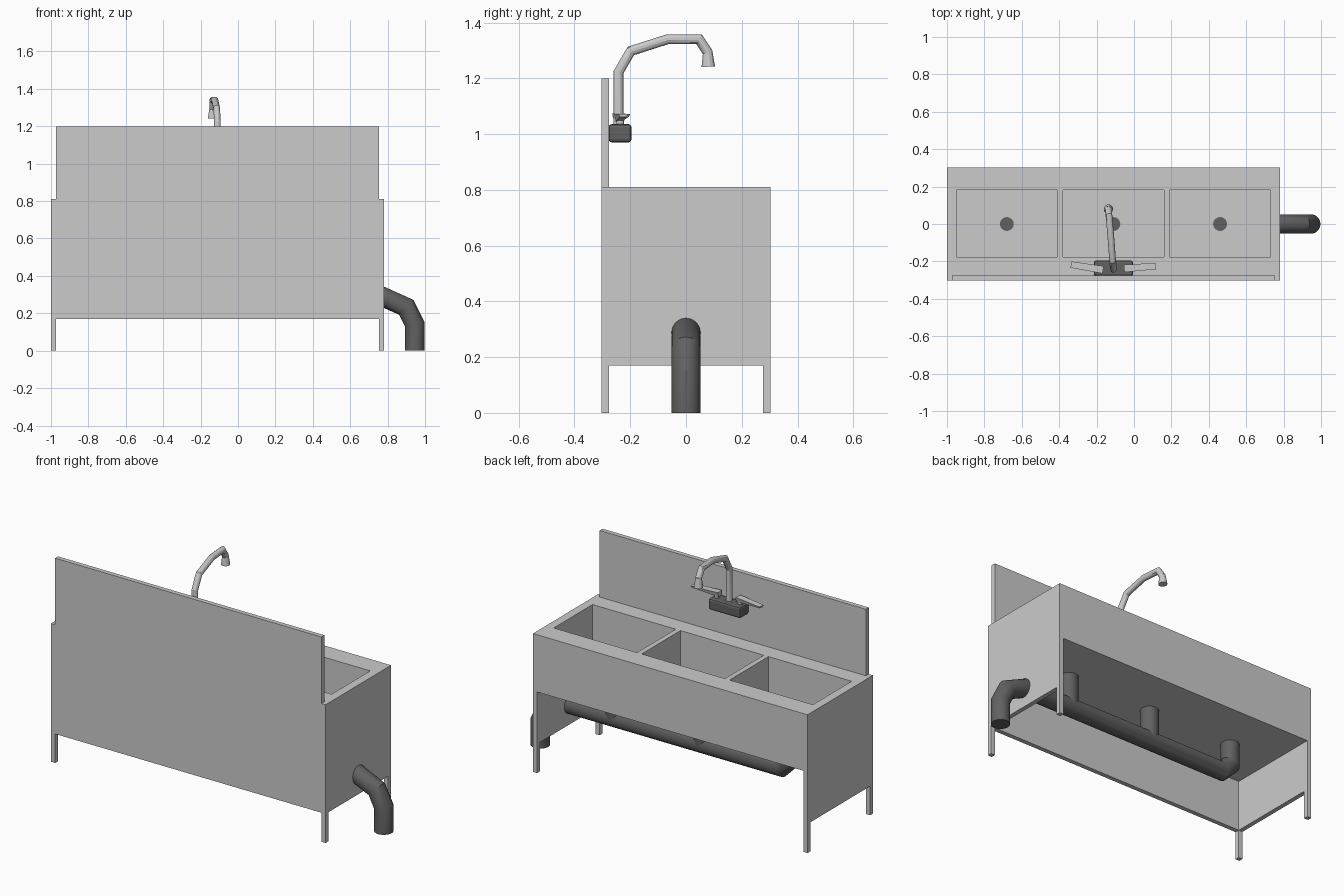
import bpy, bmesh, math
from mathutils import Vector

if "Cube" in bpy.data.objects:
    bpy.data.objects.remove(bpy.data.objects["Cube"])

dark = bpy.data.materials.new("dark_grey")
dark.diffuse_color = (0.12, 0.12, 0.12, 1)
dark.use_nodes = True
dark.node_tree.nodes["Principled BSDF"].inputs["Base Color"].default_value = dark.diffuse_color


def finish(name, bm, mat=None, smooth=False):
    bmesh.ops.recalc_face_normals(bm, faces=bm.faces[:])
    me = bpy.data.meshes.new(name)
    bm.to_mesh(me)
    bm.free()
    ob = bpy.data.objects.new(name, me)
    bpy.context.collection.objects.link(ob)
    if mat:
        me.materials.append(mat)
    if smooth:
        bpy.ops.object.select_all(action='DESELECT')
        ob.select_set(True)
        bpy.context.view_layer.objects.active = ob
        bpy.ops.object.shade_smooth_by_angle(angle=math.radians(25))
    return ob


def box(name, x, y, z, mat=None):
    bm = bmesh.new()
    bmesh.ops.create_cube(bm, size=1)
    for v in bm.verts:
        v.co = [r[0] if c < 0 else r[1] for c, r in zip(v.co, (x, y, z))]
    return finish(name, bm, mat)


def tube(name, pts, r, sides, mat=None, r_end=None):
    """Sweep a circle along a path with mitred joints; optional taper."""
    pts = [Vector(p) for p in pts]
    dirs = [(b - a).normalized() for a, b in zip(pts, pts[1:])]
    side = dirs[0].orthogonal().normalized()
    up = dirs[0].cross(side)
    bm = bmesh.new()
    ring = [pts[0] + r * (math.cos(t) * side + math.sin(t) * up)
            for t in (2 * math.pi * i / sides for i in range(sides))]
    rows = [[bm.verts.new(p) for p in ring]]
    for i, d in enumerate(dirs):
        end = pts[i + 1]
        n = (d + dirs[i + 1]).normalized() if i + 1 < len(dirs) else d
        ring = [p + d * ((end - p).dot(n) / d.dot(n)) for p in ring]
        if r_end and i == len(dirs) - 1:
            ring = [end + (p - end) * (r_end / r) for p in ring]
        rows.append([bm.verts.new(p) for p in ring])
    for a, b in zip(rows, rows[1:]):
        for i in range(sides):
            j = (i + 1) % sides
            bm.faces.new((a[i], a[j], b[j], b[i]))
    bm.faces.new(rows[0])
    bm.faces.new(rows[-1])
    return finish(name, bm, mat, True)


X0, X1, Y, T = -1.0, 0.78, 0.303, 0.027
TOP, BELLY, SKIRT = 0.81, 0.475, 0.17
drains = (-0.68, -0.11, 0.46)

# Sink block with three basins cut into it
block = box("basin_block", (X0, X1), (-Y, Y), (BELLY, TOP))
for cx in drains:
    cut = box("basin_cutter", (cx - 0.27, cx + 0.27), (-0.177, 0.182), (BELLY + 0.02, 1))
    mod = block.modifiers.new("basin", 'BOOLEAN')
    mod.operation, mod.solver, mod.object = 'DIFFERENCE', 'EXACT', cut
    bpy.context.view_layer.objects.active = block
    bpy.ops.object.modifier_apply(modifier=mod.name)
    bpy.data.objects.remove(cut)

# Skirt panels on three sides, legs and splash board
box("front_panel", (X0 + T, X1 - T), (-Y, -Y + T), (SKIRT, BELLY))
for label, x in (("left", X0), ("right", X1 - T)):
    box(label + "_side_panel", (x, x + T), (-Y + T, Y - T), (SKIRT, BELLY))
    for end, y in (("front", -Y), ("back", Y - T)):
        box(f"{label}_{end}_leg", (x, x + T), (y, y + T), (0, BELLY))
box("splash_board", (X0 + T, X1 - T), (-Y, -Y + T), (TOP, 1.2))

# Drain outlets and waste pipe
PZ, PR = 0.288, 0.052
tube("waste_pipe", [(drains[0], 0, BELLY), (drains[0], 0, PZ + 0.06),
                    (drains[0] + 0.06, 0, PZ), (0.775, 0, PZ),
                    (0.9, 0, 0.232), (0.945, 0, 0.142), (0.945, 0, 0)], PR, 24, dark)
for cx in drains[1:]:
    tube("drain_pipe", [(cx, 0, BELLY), (cx, 0, PZ)], PR, 24, dark)
for cx in drains:
    tube("drain_plug", [(cx, 0, BELLY + 0.015), (cx, 0, BELLY + 0.023)], 0.037, 24, dark)

# Tap body with bevelled edges
body = box("tap_body", (-0.215, -0.005), (-0.278, -0.195), (0.97, 1.036), dark)
bev = body.modifiers.new("bevel", 'BEVEL')
bev.width, bev.segments = 0.012, 2

# Swan neck spout and flared nozzle
tip = Vector((-0.136, 0.078, 1.293))
tube("spout", [(-0.11, -0.242, 1.03), (-0.11, -0.242, 1.222), (-0.114, -0.198, 1.298),
               (-0.124, -0.067, 1.34), (-0.134, 0.047, 1.34), tip], 0.018, 12)
tube("nozzle", [tip + Vector((0, 0, 0.006)), (-0.137, 0.08, 1.242)], 0.017, 12, None, 0.025)

# Wedge shaped lever handles, with short stems
for label, a, b in (("left", (-0.165, -0.245), (-0.337, -0.217)),
                    ("right", (-0.053, -0.238), (0.115, -0.225))):
    a, b = Vector((*a, 0)), Vector((*b, 0))
    d = (b - a).normalized()
    s = Vector((-d.y, d.x, 0))
    bm = bmesh.new()
    ends = []
    for p, w, lo, hi in ((a, 0.02, 1.045, 1.073), (b, 0.017, 1.062, 1.072)):
        ends.append([bm.verts.new(p + s * w * k + Vector((0, 0, z)))
                     for k, z in ((-0.7, lo), (0.7, lo), (1, hi), (-1, hi))])
    for i in range(4):
        j = (i + 1) % 4
        bm.faces.new((ends[0][i], ends[0][j], ends[1][j], ends[1][i]))
    bm.faces.new(ends[0])
    bm.faces.new(ends[1])
    finish(label + "_handle", bm)
    q = a + d * 0.018
    tube(label + "_handle_stem", [(q.x, q.y, 1.03), (q.x, q.y, 1.055)], 0.014, 12)
